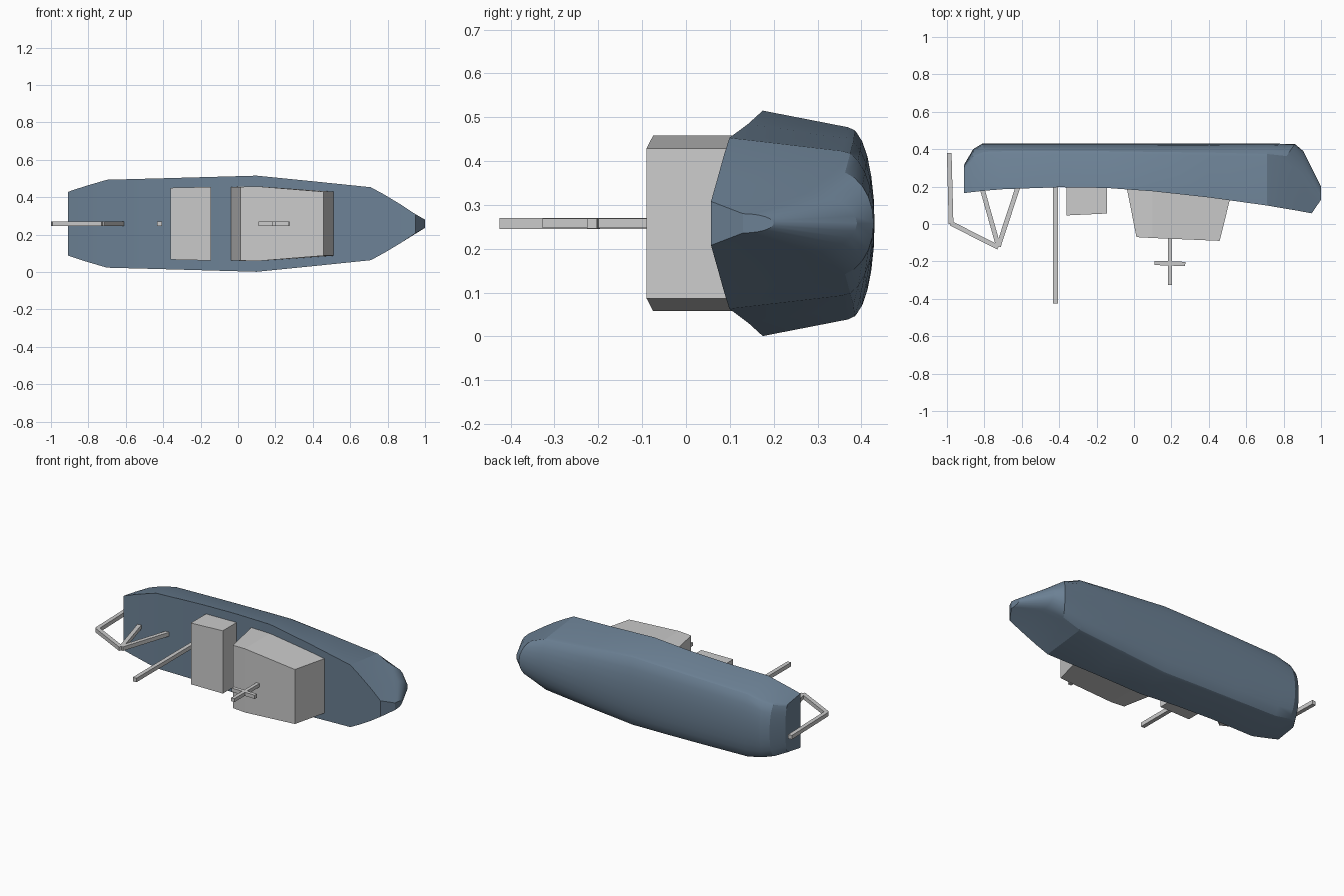
import bpy, bmesh, math
from mathutils import Vector

if "Cube" in bpy.data.objects:
    bpy.data.objects.remove(bpy.data.objects["Cube"])

ZC = 0.258  # centre plane of the boat lying on its side


def make_object(name, verts, faces, mat=None):
    me = bpy.data.meshes.new(name)
    me.from_pydata(verts, [], faces)
    bm = bmesh.new()
    bm.from_mesh(me)
    bmesh.ops.recalc_face_normals(bm, faces=bm.faces)
    bm.to_mesh(me)
    bm.free()
    ob = bpy.data.objects.new(name, me)
    bpy.context.collection.objects.link(ob)
    if mat:
        me.materials.append(mat)
    return ob


def rod(name, a, b, t=0.025):
    # square bar between two points in the centre plane
    a, b = Vector((a[0], a[1], ZC)), Vector((b[0], b[1], ZC))
    d = (b - a).normalized()
    n, u = Vector((-d.y, d.x, 0)) * t / 2, Vector((0, 0, t / 2))
    verts = [p + s * n + r * u for p in (a, b) for s, r in ((1, 1), (-1, 1), (-1, -1), (1, -1))]
    faces = [(0, 1, 2, 3), (4, 5, 6, 7)] + [(i, (i + 1) % 4, (i + 1) % 4 + 4, i + 4) for i in range(4)]
    return make_object(name, verts, faces)


def house(name, sections):
    # block lofted from (x base, y base, x roof, y roof, half width)
    verts = []
    for xb, yb, xt, yt, h in sections:
        verts += [(xb, yb, ZC - h), (xt, yt, ZC - h), (xt, yt, ZC + h), (xb, yb, ZC + h)]
    n = len(sections)
    faces = [(0, 1, 2, 3), tuple(range(4 * n - 4, 4 * n))]
    for s in range(n - 1):
        for i in range(4):
            j = (i + 1) % 4
            faces.append((4 * s + i, 4 * s + j, 4 * s + 4 + j, 4 * s + 4 + i))
    return make_object(name, verts, faces)


blue = bpy.data.materials.new("hull_blue")
blue.diffuse_color = (0.15, 0.22, 0.30, 1)
blue.use_nodes = True
blue.node_tree.nodes["Principled BSDF"].inputs["Base Color"].default_value = blue.diffuse_color

# Hull stations: deck edge x, y, half width; chine x, y, half width; keel x, y
stations = [
    (-0.91, 0.165, 0.170, -0.91, 0.29, 0.150, -0.91, 0.315),
    (-0.86, 0.171, 0.187, -0.86, 0.35, 0.165, -0.86, 0.400),
    (-0.80, 0.178, 0.206, -0.80, 0.37, 0.180, -0.81, 0.430),
    (-0.70, 0.186, 0.235, -0.70, 0.375, 0.202, -0.70, 0.430),
    (-0.40, 0.197, 0.243, -0.40, 0.376, 0.209, -0.40, 0.430),
    (-0.15, 0.193, 0.250, -0.15, 0.375, 0.214, -0.15, 0.430),
    (0.10, 0.175, 0.257, 0.10, 0.37, 0.219, 0.10, 0.430),
    (0.40, 0.142, 0.227, 0.40, 0.365, 0.193, 0.40, 0.430),
    (0.71, 0.099, 0.195, 0.71, 0.355, 0.165, 0.71, 0.430),
    (0.78, 0.087, 0.157, 0.80, 0.34, 0.120, 0.86, 0.428),
    (0.87, 0.072, 0.103, 0.90, 0.27, 0.066, 0.905, 0.390),
    (0.95, 0.057, 0.050, 1.00, 0.13, 0.022, 1.00, 0.200),
]
N = 6
verts, faces = [], []
for xd, yd, hd, xc, yc, hc, xk, yk in stations:
    half = [(xd, yd, hd)]
    for i in range(N + 1):
        t = i / N * math.pi / 2
        s = math.sin(t)
        half.append((xc + (xk - xc) * s, yc + (yk - yc) * s, hc * math.cos(t)))
    verts += [(x, y, ZC - h) for x, y, h in half]
    verts += [(x, y, ZC + h) for x, y, h in half[-2::-1]]
R = 2 * N + 3
for s in range(len(stations) - 1):
    for i in range(R):
        j = (i + 1) % R
        faces.append((s * R + i, s * R + j, s * R + R + j, s * R + R + i))
# Transom and stem closing strips
for base in (0, (len(stations) - 1) * R):
    for i in range(N + 1):
        f = [base + i, base + i + 1, base + R - 2 - i, base + R - 1 - i]
        faces.append(tuple(dict.fromkeys(f)))
hull = make_object("hull", verts, faces, blue)
bpy.context.view_layer.objects.active = hull
hull.select_set(True)
bpy.ops.object.shade_smooth_by_angle(angle=math.radians(22))
hull.select_set(False)

# Deck houses
house("wheelhouse", [(-0.04, 0.20, 0.013, -0.07, 0.197), (0.10, 0.19, 0.10, -0.075, 0.200),
                     (0.515, 0.14, 0.458, -0.09, 0.171)])
house("aft_cabin", [(-0.36, 0.21, -0.36, 0.046, 0.192), (-0.145, 0.205, -0.145, 0.056, 0.197)])

# Masts
rod("fore_mast", (0.193, -0.06), (0.193, -0.327), 0.022)
rod("fore_crossbar", (0.11, -0.208), (0.274, -0.214), 0.023)
rod("main_pole", (-0.42, 0.21), (-0.42, -0.425))

# Stern lifting frame
rod("frame_rear_leg", (-0.815, 0.20), (-0.725, -0.12))
rod("frame_front_leg", (-0.62, 0.20), (-0.725, -0.12))
rod("frame_boom", (-0.725, -0.125), (-0.978, 0.003))
rod("frame_hanger", (-0.978, 0.0), (-0.988, 0.38))
